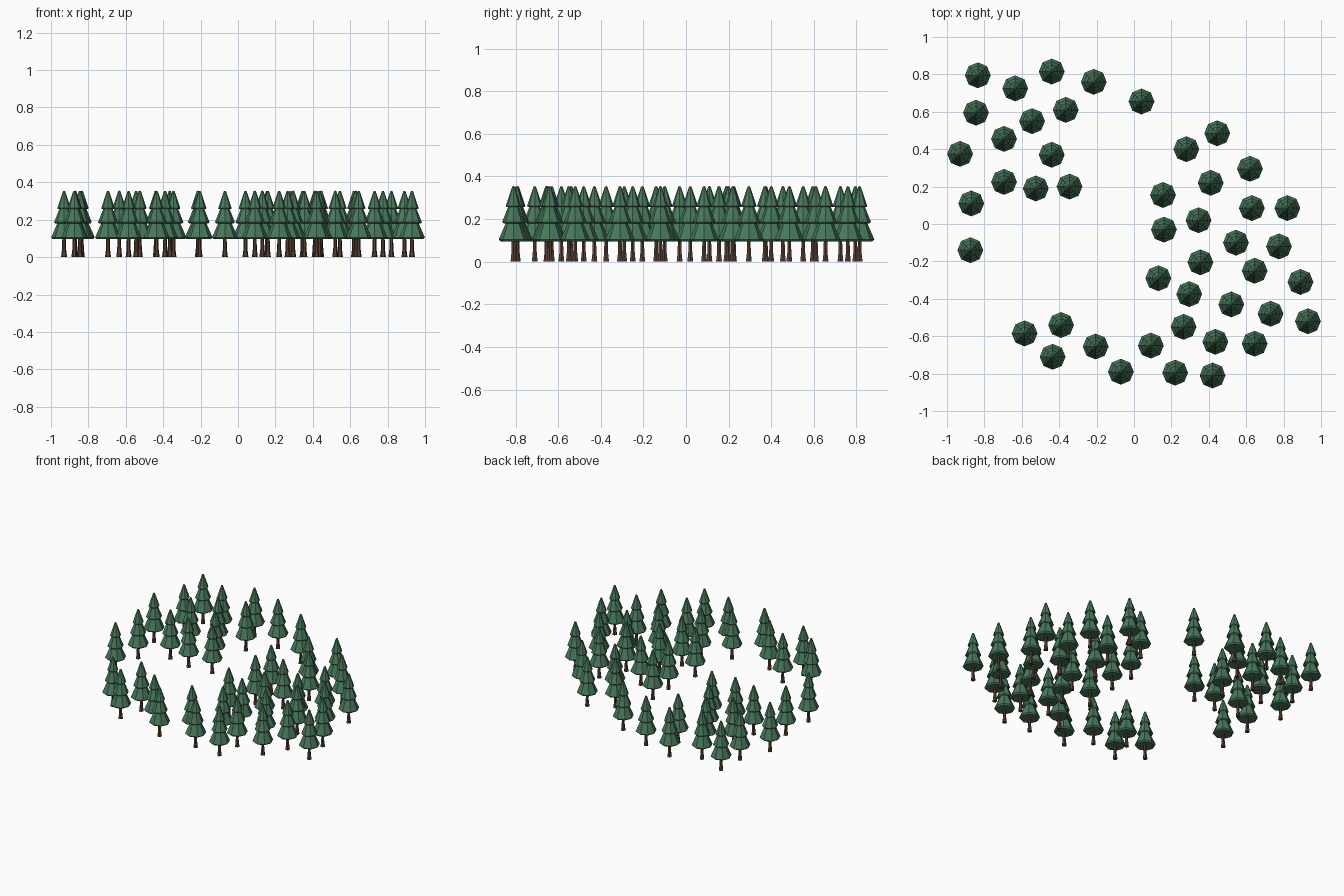
import bpy, bmesh, math

if "Cube" in bpy.data.objects:
    bpy.data.objects.remove(bpy.data.objects["Cube"])

# Tree positions on the ground (x, y)
SPOTS = [
    (-.835, .795), (-.635, .725), (-.44, .815), (-.215, .76), (.04, .655), (-.845, .595),
    (-.545, .55), (-.365, .61), (-.695, .455), (-.93, .375), (-.44, .37), (-.695, .225),
    (-.525, .19), (-.345, .20), (-.87, .11), (-.875, -.14), (.28, .40), (.445, .485),
    (.62, .295), (.41, .22), (.155, .155), (.63, .085), (.82, .085), (.345, .02),
    (.16, -.03), (.545, -.10), (.775, -.12), (.355, -.205), (.645, -.25), (.13, -.29),
    (.89, -.31), (.295, -.375), (.52, -.43), (.73, -.48), (.93, -.52), (.265, -.55),
    (.435, -.63), (.645, -.64), (.09, -.65), (.22, -.795), (.42, -.81), (-.07, -.79),
    (-.205, -.655), (-.39, -.54), (-.585, -.585), (-.435, -.71),
]


def material(name, color):
    m = bpy.data.materials.new(name)
    m.diffuse_color = (*color, 1)
    m.use_nodes = True
    m.node_tree.nodes["Principled BSDF"].inputs["Base Color"].default_value = m.diffuse_color
    return m


def lathe(name, profile, sides, mat):
    """Flat-faced turned mesh from (radius, z) points, capped at both ends."""
    bm = bmesh.new()
    rings = []
    for r, z in profile:
        if r == 0:
            rings.append([bm.verts.new((0, 0, z))] * sides)
        else:
            rings.append([bm.verts.new((r * math.cos(2 * math.pi * i / sides),
                                        r * math.sin(2 * math.pi * i / sides), z))
                          for i in range(sides)])
    for a, b in zip(rings, rings[1:]):
        for i in range(sides):
            j = (i + 1) % sides
            bm.faces.new(list(dict.fromkeys((a[i], a[j], b[j], b[i]))))
    bmesh.ops.recalc_face_normals(bm, faces=bm.faces)
    mesh = bpy.data.meshes.new(name)
    bm.to_mesh(mesh)
    bm.free()
    mesh.materials.append(mat)
    return mesh


# Three stacked skirts of needles, and a tapered trunk
needles = lathe("foliage", [(0, .100), (.060, .096), (.069, .105), (.030, .195),
                            (.047, .180), (.053, .187), (.020, .270),
                            (.033, .256), (.036, .262), (.006, .352), (0, .355)],
                8, material("needles", (.065, .19, .105)))
bark = lathe("trunk", [(0, 0), (.016, 0), (.011, .04), (.009, .115), (0, .115)],
             6, material("bark", (.10, .05, .035)))

# Plant the forest
for x, y in SPOTS:
    for name, mesh in (("tree_foliage", needles), ("tree_trunk", bark)):
        ob = bpy.data.objects.new(name, mesh)
        ob.location = (x, y, 0)
        bpy.context.collection.objects.link(ob)
